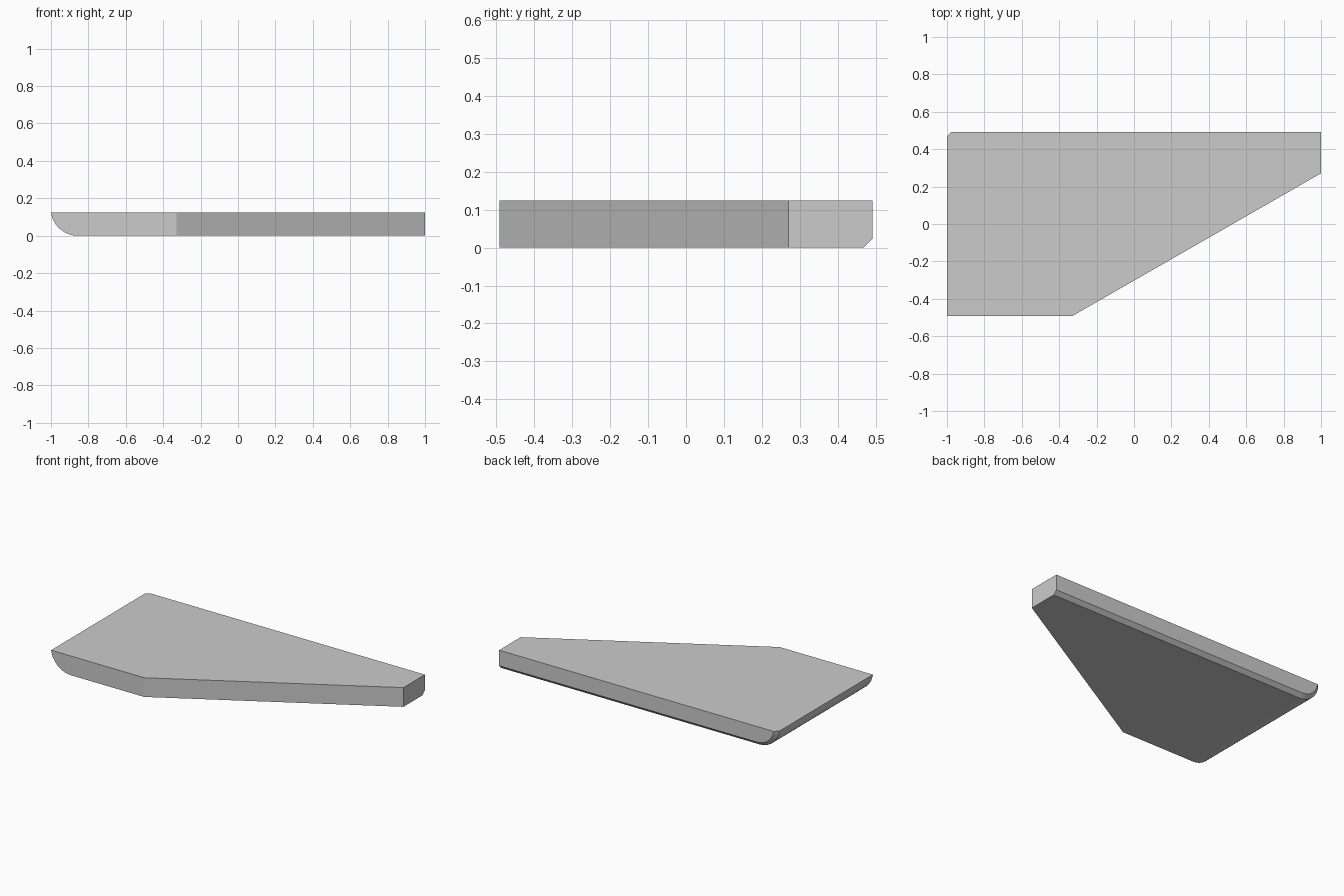
import bpy, bmesh
from math import sin, cos, pi, asin
from mathutils import Vector

if "Cube" in bpy.data.objects:
    bpy.data.objects.remove(bpy.data.objects["Cube"])

H, TOP, R, C = 0.492, 0.125, 0.145, 0.024   # half depth, thickness, nose radius, chamfer
CX = -1 + (R * R - (R - TOP) ** 2) ** 0.5   # centre of nose arc


def profile(bm, y, inset):
    """Plate section in xz: flat top, rounded left nose, flat bottom."""
    r = R - inset
    start = pi + asin((R - TOP) / r)
    pts = [(1, TOP)]
    for i in range(13):
        a = start + (1.5 * pi - start) * i / 12
        pts.append((CX + r * cos(a), R + r * sin(a)))
    pts.append((1, inset))
    return [bm.verts.new((x, y, z)) for x, z in pts]


# Plate: section swept front to back, chamfered toward the back face
bm = bmesh.new()
rings = [profile(bm, -H, 0), profile(bm, H - C, 0), profile(bm, H, C)]
n = len(rings[0])
for a, b in zip(rings, rings[1:]):
    for i in range(n):
        j = (i + 1) % n
        bm.faces.new((a[i], a[j], b[j], b[i]))
bm.faces.new(rings[0])
bm.faces.new(rings[-1])

# Slanted cut across the front right
p, q = Vector((-0.33, -H, 0)), Vector((1, 0.271, 0))
d = q - p
bmesh.ops.bisect_plane(bm, geom=bm.verts[:] + bm.edges[:] + bm.faces[:],
                       plane_co=p, plane_no=(d.y, -d.x, 0), clear_outer=True)
bmesh.ops.holes_fill(bm, edges=[e for e in bm.edges if e.is_boundary], sides=0)
bmesh.ops.recalc_face_normals(bm, faces=bm.faces[:])

mesh = bpy.data.meshes.new("tapered_plate")
bm.to_mesh(mesh)
bm.free()
plate = bpy.data.objects.new("tapered_plate", mesh)
bpy.context.collection.objects.link(plate)
bpy.context.view_layer.objects.active = plate
plate.select_set(True)
bpy.ops.object.shade_smooth_by_angle(angle=0.45)
